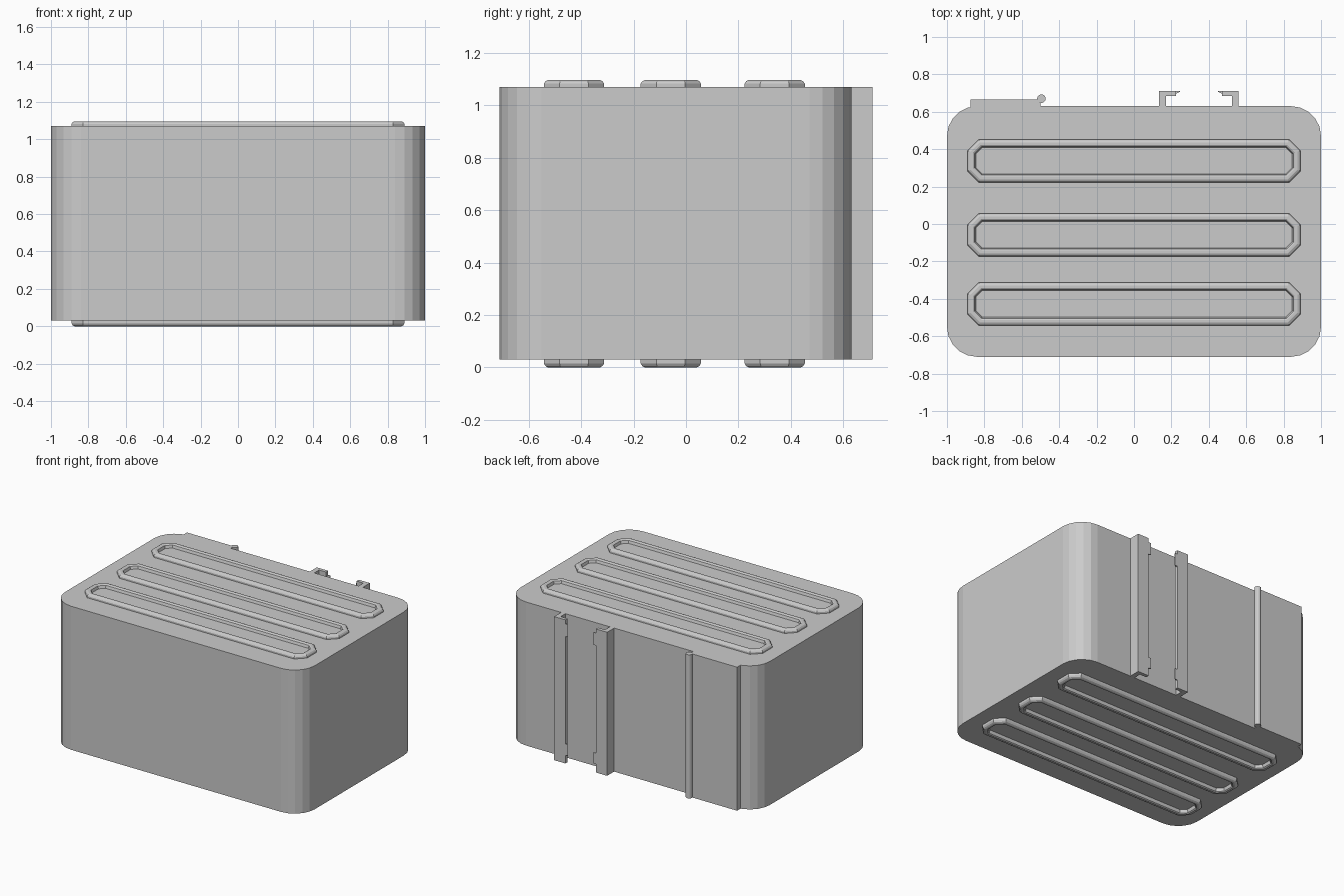
import bpy, bmesh, math

if "Cube" in bpy.data.objects:
    bpy.data.objects.remove(bpy.data.objects["Cube"])

Z0, Z1 = 0.03, 1.07


def make_object(name, bm):
    bmesh.ops.recalc_face_normals(bm, faces=bm.faces)
    mesh = bpy.data.meshes.new(name)
    bm.to_mesh(mesh)
    bm.free()
    ob = bpy.data.objects.new(name, mesh)
    bpy.context.collection.objects.link(ob)
    return ob


def loft(name, loops):
    """Skin a stack of equal-length point loops and cap both ends."""
    bm = bmesh.new()
    rows = [[bm.verts.new(p) for p in loop] for loop in loops]
    n = len(rows[0])
    for a, b in zip(rows, rows[1:]):
        for i in range(n):
            j = (i + 1) % n
            bm.faces.new((a[i], a[j], b[j], b[i]))
    bm.faces.new(rows[0][::-1])
    bm.faces.new(rows[-1])
    return make_object(name, bm)


def prism(name, outline, z0=Z0, z1=Z1):
    return loft(name, [[(x, y, z) for x, y in outline] for z in (z0, z1)])


# Main body: rounded rectangle extruded upward
R, STEPS = 0.16, 5
outline = []
for cx, cy, start in ((1 - R, 0.63 - R, 0), (-1 + R, 0.63 - R, 90),
                      (-1 + R, -0.71 + R, 180), (1 - R, -0.71 + R, 270)):
    for k in range(STEPS + 1):
        a = math.radians(start + 90 * k / STEPS)
        outline.append((cx + R * math.cos(a), cy + R * math.sin(a)))
prism("body", outline)


# Raised octagonal stacking rims, three on top and three underneath
def octagon(cy, inset, z):
    hx, hy = 0.89 - inset, 0.115 - inset
    c = 0.06 - inset * (2 - math.sqrt(2))
    pts = [(hx, hy - c), (hx - c, hy), (-hx + c, hy), (-hx, hy - c),
           (-hx, -hy + c), (-hx + c, -hy), (hx - c, -hy), (hx, -hy + c)]
    return [(x, cy + y, z) for x, y in pts]


# Rim section: (inset from the outer edge, height above the face)
RIM = [(0, -0.005), (0, 0.012), (0.006, 0.021), (0.016, 0.026),
       (0.03, 0.026), (0.038, 0.021), (0.044, 0.002)]
for side, face, sign in (("top", Z1, 1), ("bottom", Z0, -1)):
    for i, cy in enumerate((0.338, -0.058, -0.427)):
        scale = 1 if sign > 0 else 0.03 / 0.026
        loft(f"{side}_rim_{i + 1}",
             [octagon(cy, d, face + sign * h * scale) for d, h in RIM])

# Hinge plate on the back, with a round bead along its edge
prism("hinge_plate", [(-0.875, 0.58), (-0.50, 0.58), (-0.50, 0.645),
                      (-0.515, 0.665), (-0.875, 0.665)])
prism("hinge_bead", [(-0.495 + 0.023 * math.cos(k * math.pi / 6),
                      0.67 + 0.023 * math.sin(k * math.pi / 6)) for k in range(12)])

# Pair of facing L-shaped clip rails on the back, with tapered lips
MID = 0.3475
for side, s in (("left", -1), ("right", 1)):
    rail = [(0.2125, 0.60), (0.2125, 0.71), (0.1225, 0.71),
            (0.1225, 0.685), (0.1775, 0.685), (0.1775, 0.60)]
    prism(f"clip_rail_{side}", [(MID + s * x, y) for x, y in rail])
    lip = [(0.13, 0.71), (0.1025, 0.71), (0.1025, 0.706), (0.13, 0.694)]
    for end, z0, z1 in (("lower", 0.09, 0.17), ("upper", 0.95, 1.04)):
        prism(f"clip_lip_{side}_{end}", [(MID + s * x, y) for x, y in lip], z0, z1)
